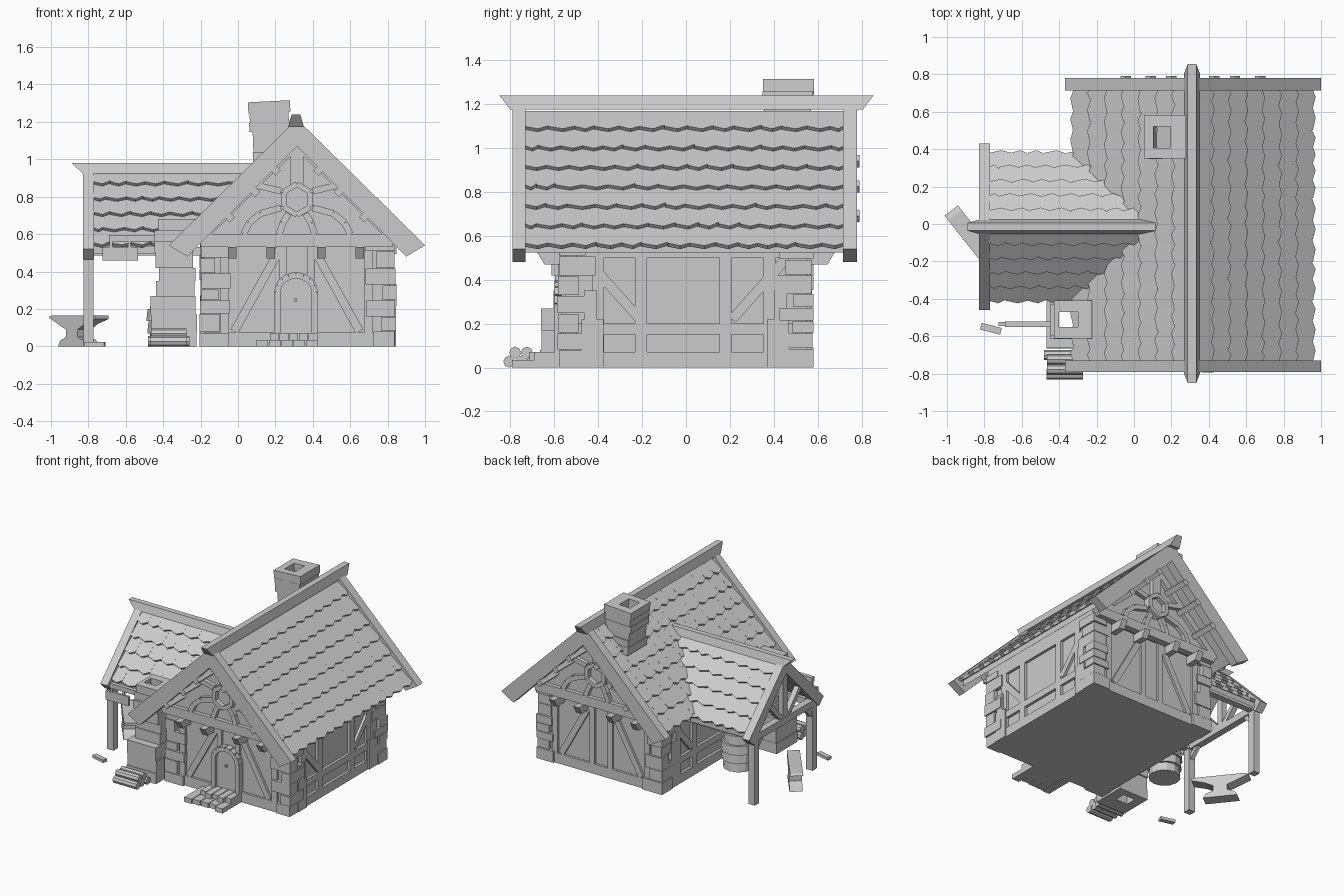
import bpy, bmesh, math, random
from mathutils import Vector, Matrix

if "Cube" in bpy.data.objects:
    bpy.data.objects.remove(bpy.data.objects["Cube"])

random.seed(4)
grey = bpy.data.materials.new("plain grey")
grey.diffuse_color = (0.6, 0.6, 0.6, 1)
grey.use_nodes = True
grey.node_tree.nodes["Principled BSDF"].inputs["Base Color"].default_value = grey.diffuse_color
CX, SY = 0.315, -0.015            # main ridge x, side ridge y
MAP = {'xz': lambda a, b, c: (a, c, b), 'yz': lambda a, b, c: (c, a, b), 'xy': lambda a, b, c: (a, b, c)}


def finish(name, bm):
    bmesh.ops.recalc_face_normals(bm, faces=bm.faces)
    me = bpy.data.meshes.new(name)
    bm.to_mesh(me)
    bm.free()
    me.materials.append(grey)
    ob = bpy.data.objects.new(name, me)
    bpy.context.collection.objects.link(ob)
    return ob


def loft(bm, a, b):
    """Solid between two matching loops."""
    va, vb = [bm.verts.new(p) for p in a], [bm.verts.new(p) for p in b]
    bm.faces.new(va)
    bm.faces.new(vb[::-1])
    n = len(va)
    for i in range(n):
        j = (i + 1) % n
        bm.faces.new((va[i], vb[i], vb[j], va[j]))


def prism(name, pts, plane, lo, hi):
    bm = bmesh.new()
    loft(bm, [MAP[plane](a, b, lo) for a, b in pts], [MAP[plane](a, b, hi) for a, b in pts])
    return finish(name, bm)


def box(name, x, y, z):
    return prism(name, [(x[0], y[0]), (x[1], y[0]), (x[1], y[1]), (x[0], y[1])], 'xy', *z)


def bars(name, path, w, plane, lo, hi):
    """Straight timbers along a path lying in a plane."""
    bm = bmesh.new()
    for p, q in zip(path, path[1:]):
        p, q = Vector(p), Vector(q)
        d = (q - p).normalized()
        n = Vector((-d.y, d.x)) * w / 2
        pts = [p - n, q - n, q + n, p + n]
        loft(bm, [MAP[plane](a, b, lo) for a, b in pts], [MAP[plane](a, b, hi) for a, b in pts])
    return finish(name, bm)


def add_box(bm, x, y, z):
    r = [(x[0], y[0]), (x[1], y[0]), (x[1], y[1]), (x[0], y[1])]
    loft(bm, [(a, b, z[0]) for a, b in r], [(a, b, z[1]) for a, b in r])


def slab(name, top, t):
    bm = bmesh.new()
    loft(bm, top, [(x, y, z - t) for x, y, z in top])
    return finish(name, bm)


def shingles(name, origin, along, down, length, rows, span):
    """Rows of overlapping pointed tiles; span(v) gives the start and end along the ridge."""
    o, U, D = Vector(origin), Vector(along), Vector(down).normalized()
    N = U.cross(D)
    N = N if N.z > 0 else -N
    bm = bmesh.new()
    p = length / rows
    for i in range(rows):
        u, end = span((i + .5) * p)
        first = True
        while u < end - .01:
            w = random.uniform(.085, .125) * (.55 if first and i % 2 else 1)
            w = end - u if end - u - w < .04 else w
            first = False
            v0, v1 = max(0, i * p - .01), (i + 1) * p
            j = random.uniform(-.006, .006)
            pts = [(u, v0, .004), (u + w, v0, .004), (u + w, v1 - .012 + j, .024),
                   (u + w * .55, v1 + .01, .026), (u, v1 - .008, .024)]
            loft(bm, [o + U * a + D * b + N * h for a, b, h in pts],
                 [o + U * a + D * b + N * (h - .022) for a, b, h in pts])
            u += w
    return finish(name, bm)


def stack(name, x, y, hx, hy, zs, jit):
    """Hollow stone stack: four blocks per course around an open shaft."""
    bm = bmesh.new()
    for i, z in enumerate(zip(zs, zs[1:])):
        r = lambda: random.uniform(-jit, jit)
        X, Y = (x[0] + r(), x[1] + r()), (y[0] + r(), y[1] + r())
        a, b = (X, hx) if i % 2 else (hx, X)
        add_box(bm, a, (Y[0], hy[0]), z)
        add_box(bm, a, (hy[1], Y[1]), z)
        c, d = (hy, Y) if i % 2 else (Y, hy)
        add_box(bm, (X[0], hx[0]), c, z)
        add_box(bm, (hx[1], X[1]), c, z)
    return finish(name, bm)


def mir(path, c=CX):
    return [(2 * c - a, b) for a, b in path]


# House walls and overhanging gable walls
box("walls", (-.18, .81), (-.55, .55), (0, .56))
prism("gable_walls", [(-.2, .54), (.83, .54), (.83, .6), (CX, 1.12), (-.2, .6)], 'xz', -.59, .59)

# Main roof
S = .985
for side, s in (("left", -1), ("right", 1)):
    slab("roof_deck_" + side, [(CX, -.74, 1.165), (CX, .73, 1.165), (CX + s * .6, .73, 1.165 - S * .6),
                               (CX + s * .6, -.74, 1.165 - S * .6)], .05)
    shingles("roof_tiles_" + side, (CX, 0, 1.165), (0, 1, 0), (s, 0, -S), .885, 7, lambda v: (-.735, .725))
barge = [(0, 1.215), (.685, .54), (.585, .48), (0, 1.07)]
for name, lo, hi in (("front", -.79, -.73), ("back", .715, .78)):
    for s in (-1, 1):
        prism("barge_board_" + name, [(CX + s * a, b) for a, b in barge], 'xz', lo, hi)


def ridge(name, c, w, z0, z1, lo, hi, cut, axis):
    bm = bmesh.new()
    e = [[(c - w, z0, lo + cut), (c + w, z0, lo + cut), (c + w * .55, z1, lo), (c - w * .55, z1, lo)],
         [(c - w, z0, hi - cut), (c + w, z0, hi - cut), (c + w * .55, z1, hi), (c - w * .55, z1, hi)]]
    loft(bm, *[[MAP[axis](*q) for q in f] for f in e])
    finish(name, bm)


ridge("main_ridge", .31, .042, 1.175, 1.24, -.85, .855, .05, 'xz')
ridge("side_ridge", SY, .038, .925, .98, -.89, .12, .06, 'yz')

# Timber framing on both gable ends
for name, s in (("front", -1), ("back", 1)):
    U = (s * .57, s * .62)      # upper timber depth
    L = (s * .54, s * .567)     # lower timber depth
    box(name + "_tie_beam", (-.2, .83), U, (.53, .6))
    box(name + "_sill", (-.18, .81), L, (0, .075))
    for k in (lambda p: p, mir):
        bars(name + "_rafter", k([(-.22, .57), (CX, 1.1)]), .07, 'xz', *U)
        bars(name + "_curved_brace", k([(.03, .6), (.06, .66), (.12, .71), (.23, .74)]), .035, 'xz', *U)
        bars(name + "_window_strut", k([(.22, .6), (.24, .66), (.27, .71)]), .035, 'xz', *U)
        bars(name + "_collar", k([(.1, .86), (.23, .83)]), .035, 'xz', *U)
        bars(name + "_wall_brace", k([(-.02, .08), (.23, .53)]), .045, 'xz', *L)
        bars(name + "_wall_post", k([(-.07, .07), (-.07, .54)]), .045, 'xz', *L)
        bars(name + "_inner_post", k([(.24, .07), (.24, .54)]), .04, 'xz', *L)
        for a, z in ((.36, .69), (.225, .825), (.115, .94)):
            d = .028
            x = k([(CX - a, z)])[0][0]
            prism(name + "_purlin", [(x - d, z), (x, z - d), (x + d, z), (x, z + d)], 'xz', s * .55, s * .79)
    bars(name + "_king_post", [(CX, .86), (CX, 1.08)], .07, 'xz', *U)
    ring = [(CX + .082 * math.sin(i * math.pi / 3), .785 + .082 * math.cos(i * math.pi / 3)) for i in range(7)]
    bars(name + "_window_frame", ring, .03, 'xz', s * .57, s * .64)
    prism(name + "_window_pane", ring[:6], 'xz', s * .57, s * .605)
    for x in (-.03, .175, .445, .65):
        prism(name + "_joist", [(s * .53, .53), (s * .68, .53), (s * .645, .47), (s * .53, .47)],
              'yz', x - .023, x + .023)

# Timber framing on both long walls
for name, lo, hi in (("right", .80, .83), ("left", -.2, -.17)):
    for z in ((0, .07), (.15, .2), (.5, .56)):
        box(name + "_rail", (lo, hi), (-.5, .5), z)
    for y in (-.4, -.205, .18, .38):
        box(name + "_wall_post", (lo, hi), (y - .027, y + .027), (0, .55))
    for s in (-1, 1):
        bars(name + "_brace", [(s * .21, .22), (s * .46, .5)], .045, 'yz', lo, hi)

# Corner stones
for cx, sx in ((-.195, 1), (.835, -1)):
    for cy, sy in ((-.575, 1), (.57, -1)):
        bm = bmesh.new()
        z, i = 0, 0
        while z < .53:
            h = min(random.uniform(.055, .1), .56 - z)
            a, b = ((.13, .09), (.08, .16))[i % 2]
            a, b = a + random.uniform(-.02, .03), b + random.uniform(-.02, .03)
            o = random.uniform(0, .012)
            add_box(bm, (cx - sx * o, cx + sx * a), (cy - sy * o, cy + sy * b), (z, z + h - .004))
            z, i = z + h, i + 1
        for y0, y1, z0, z1 in ((.1, .2, 0, .22), (.11, .17, .22, .35)):
            add_box(bm, (cx - sx * .005, cx + sx * .04), (cy + sy * y0, cy + sy * y1), (z0, z1))
        finish("corner_stones", bm)

# Door with stone arch and steps
arc = [(CX - .005 + .1 * math.cos(t * math.pi / 8), .29 + .09 * math.sin(t * math.pi / 8)) for t in range(9)]
outline = [(.41, .07), (.41, .18)] + arc + [(.21, .18), (.21, .07)]
prism("door", outline, 'xz', -.54, -.575)
bars("door_arch_stones", outline, .034, 'xz', -.54, -.6)
box("door_handle", (.3, .315), (-.59, -.57), (.24, .255))
for x0, y0, z in ((.1, -.78, .035), (.17, -.7, .07)):
    bm = bmesh.new()
    for i in range(5):
        w = (.43 - x0) / 5
        add_box(bm, (x0 + i * w, x0 + (i + 1) * w - .005), (y0 + random.uniform(-.015, .015), -.54), (0, z))
    finish("door_step", bm)

# Side porch roof meeting the main roof
T = 1.065
for name, s in (("front", -1), ("back", 1)):
    meet = lambda z: CX - (1.165 - z) / S + .03
    zt, yb = .94, .38
    zb = zt - T * yb
    slab("porch_deck_" + name, [(-.78, SY, zt), (meet(zt), SY, zt), (meet(zb), SY + s * yb, zb),
                                (-.78, SY + s * yb, zb)], .04)
    shingles("porch_tiles_" + name, (0, SY, zt), (1, 0, 0), (0, s, -T), .56, 5,
             lambda v: (-.775, meet(zt - v * .729) + .02))
    prism("porch_barge_" + name, [(SY, .965), (SY + s * .445, .52), (SY + s * .39, .465), (SY, .86)],
          'yz', -.83, -.77)
    y = SY + s * .345
    box("porch_post", (-.825, -.772), (y - .027, y + .027), (0, .5))
    box("porch_plate", (-.825, -.18), (y - .025, y + .025), (.485, .53))
    bars("porch_brace", [(SY + s * .03, .52), (SY + s * .2, .7)], .035, 'yz', -.82, -.78)
    bars("porch_knee", [(y, .4), (y - s * .1, .5)], .03, 'yz', -.815, -.785)
box("porch_tie_beam", (-.825, -.775), (SY - .37, SY + .37), (.48, .53))
box("porch_king_post", (-.82, -.78), (SY - .025, SY + .025), (.5, .9))

# Roof chimney, leaning slightly
ch = stack("roof_chimney", (.075, .275), (.36, .575), (.115, .205), (.405, .52),
           [.84, .92, .98, 1.04, 1.09, 1.15, 1.2, 1.25, 1.31], .014)
ch.data.transform(Matrix.Translation((.17, 0, 1.1)) @ Matrix.Rotation(-.05, 4, 'Y') @ Matrix.Translation((-.17, 0, -1.1)))

# Forge stack and round hearth
stack("forge_base", (-.47, -.22), (-.66, -.41), (-.4, -.3), (-.55, -.47), [0, .08, .17, .27], .012)
stack("forge_flue", (-.44, -.235), (-.605, -.42), (-.4, -.3), (-.55, -.47), [.27, .35, .42, .5, .56, .62, .68], .018)
bm = bmesh.new()
for i in range(4):
    r = (.11, .12, .125, .105)[i]
    bmesh.ops.create_cone(bm, cap_ends=True, segments=12, radius1=r, radius2=r * .95, depth=.065,
                          matrix=Matrix.Translation((-.365, -.11, .033 + i * .067)))
finish("round_hearth", bm)

# Log pile
bm = bmesh.new()
for y, z in ((-.805, .027), (-.75, .027), (-.7, .027), (-.778, .068), (-.725, .068)):
    bmesh.ops.create_cone(bm, cap_ends=True, segments=8, radius1=.027, radius2=.027, depth=random.uniform(.19, .22),
                          matrix=Matrix.Translation((-.37, y, z)) @ Matrix.Rotation(math.pi / 2, 4, 'Y'))
finish("log_pile", bm)

# Hanging board on an arm, and a loose plank
box("board_arm", (-.69, -.4), (-.55, -.52), (.56, .595))
box("hanging_board", (-.725, -.535), (-.545, -.525), (.46, .53))
for x in (-.68, -.58):
    box("board_hanger", (x - .008, x + .008), (-.542, -.528), (.52, .57))
pl = box("loose_plank", (-.055, .055), (-.018, .018), (0, .022))
pl.data.transform(Matrix.Translation((-.765, -.56, 0)) @ Matrix.Rotation(-.25, 4, 'Z'))

# Anvil
half = [(-.12, 0), (.12, 0), (.1, .03), (.05, .05), (.05, .09), (.11, .12), (.2, .145), (.2, .165),
        (-.17, .165), (-.2, .155), (-.09, .105), (-.05, .09), (-.05, .05), (-.1, .03)]
an = prism("anvil", half, 'xz', -.045, .045)
an.data.transform(Matrix.Translation((-.853, -.085, 0)) @ Matrix.Rotation(-.9, 4, 'Z'))
